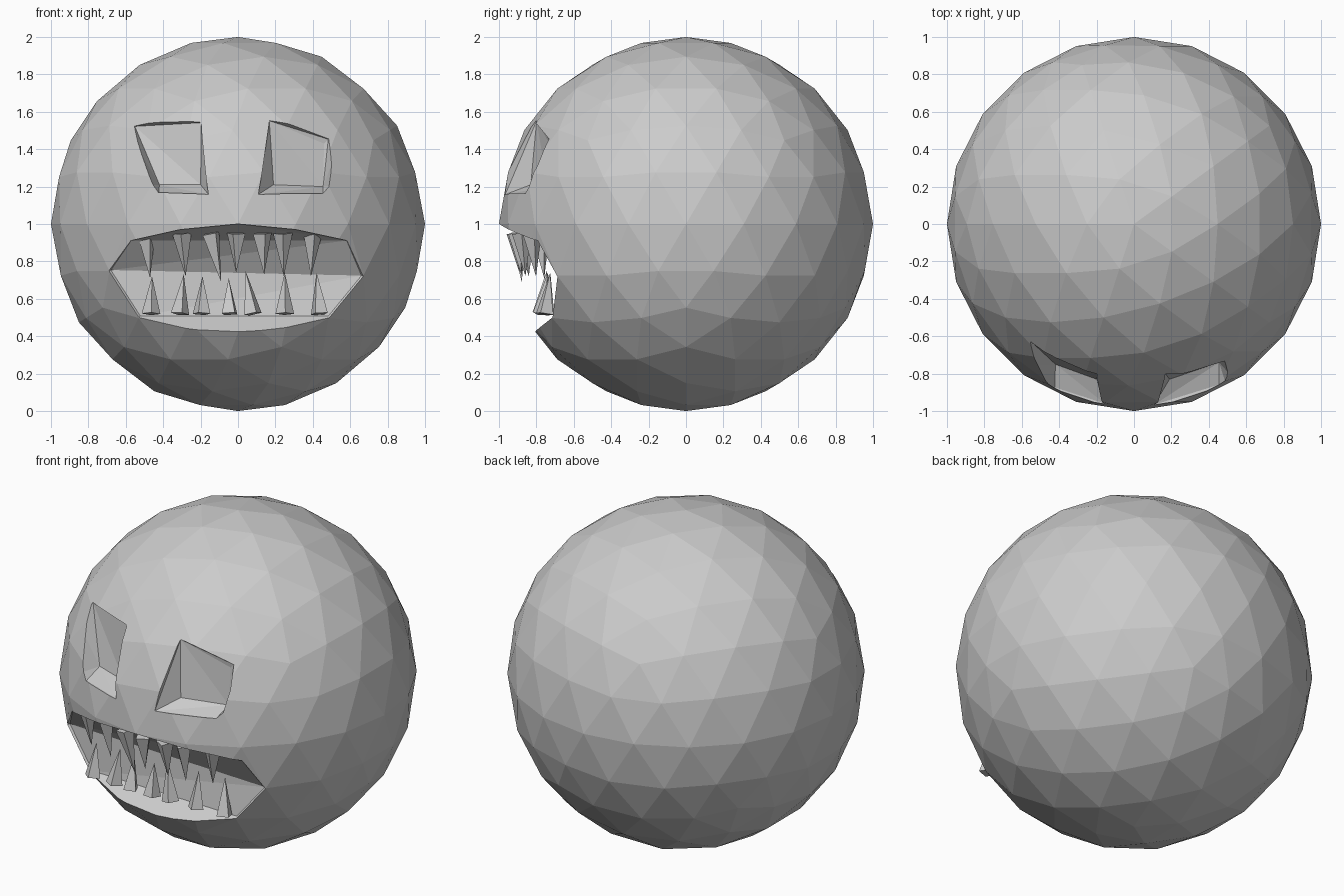
import bpy, bmesh, math
from mathutils import Vector, Matrix

if "Cube" in bpy.data.objects:
    bpy.data.objects.remove(bpy.data.objects["Cube"])

CENTRE = Vector((0, 0, 1))


def on_sphere(x, z, r=1.0):
    # point on the front of the ball, pushed out radially by r
    p = Vector((x, -math.sqrt(1 - x * x - (z - 1) ** 2), z - 1))
    return CENTRE + p * r


def add_mesh(name, bm):
    bmesh.ops.recalc_face_normals(bm, faces=bm.faces)
    me = bpy.data.meshes.new(name)
    bm.to_mesh(me)
    bm.free()
    ob = bpy.data.objects.new(name, me)
    bpy.context.collection.objects.link(ob)
    return ob


def carve(body, name, rim, floor):
    # convex cutter: rim on the ball, rim pushed outward, and inner floor
    bm = bmesh.new()
    pts = [on_sphere(x, z, r) for x, z in rim for r in (0.985, 1.2)]
    for p in pts + [Vector(f) for f in floor]:
        bm.verts.new(p)
    res = bmesh.ops.convex_hull(bm, input=bm.verts)
    loose = {g for g in res["geom_interior"] + res["geom_unused"]
             if isinstance(g, bmesh.types.BMVert)}
    bmesh.ops.delete(bm, geom=list(loose), context='VERTS')
    cutter = add_mesh(name, bm)
    mod = body.modifiers.new(name, 'BOOLEAN')
    mod.operation = 'DIFFERENCE'
    mod.solver = 'EXACT'
    mod.object = cutter
    bpy.context.view_layer.objects.active = body
    bpy.ops.object.modifier_apply(modifier=mod.name)
    bpy.data.objects.remove(cutter)


def tooth(name, base, tip, radius, turn):
    # slim four-sided spike
    base, tip = Vector(base), Vector(tip)
    axis = tip - base
    bm = bmesh.new()
    bmesh.ops.create_cone(bm, cap_ends=True, segments=4, radius1=radius,
                          radius2=0, depth=axis.length)
    rot = axis.to_track_quat('Z', 'Y').to_matrix().to_4x4()
    bm.transform(Matrix.Translation((base + tip) / 2) @ rot
                 @ Matrix.Rotation(turn, 4, 'Z'))
    return add_mesh(name, bm)


# ball body
bm = bmesh.new()
bmesh.ops.create_icosphere(bm, subdivisions=3, radius=1)
bm.transform(Matrix.Translation(CENTRE) @ Matrix.Rotation(math.pi, 4, 'Z'))
body = add_mesh("body", bm)

# wide mouth with sloping ceiling
carve(body, "mouth_cutter",
      [(-0.69, 0.75), (-0.58, 0.91), (-0.31, 0.97), (0, 1.0), (0.31, 0.97),
       (0.59, 0.91), (0.67, 0.72), (0.49, 0.5), (0.2, 0.485), (-0.22, 0.48),
       (-0.53, 0.5)],
      [(-0.54, -0.69, 0.725), (0.48, -0.69, 0.725),
       (-0.53, -0.71, 0.52), (0.48, -0.71, 0.52)])

# slanted eye sockets with upright floors
carve(body, "left_eye_cutter",
      [(-0.56, 1.53), (-0.2, 1.55), (-0.16, 1.16), (-0.43, 1.17)],
      [(-0.44, -0.74, 1.47), (-0.24, -0.81, 1.48),
       (-0.2, -0.83, 1.21), (-0.42, -0.75, 1.21)])
carve(body, "right_eye_cutter",
      [(0.17, 1.56), (0.49, 1.46), (0.46, 1.165), (0.11, 1.16)],
      [(0.23, -0.81, 1.47), (0.46, -0.73, 1.43),
       (0.455, -0.74, 1.2), (0.19, -0.83, 1.21)])

# upper teeth: base x, tip x, tip z
upper = [(-0.49, -0.47, 0.71), (-0.30, -0.28, 0.72), (-0.145, -0.09, 0.69),
         (-0.01, -0.01, 0.74), (0.13, 0.14, 0.73), (0.24, 0.245, 0.72),
         (0.40, 0.39, 0.72)]
for i, (x, tx, tz) in enumerate(upper):
    y = -0.91 + 0.55 * x * x
    tooth(f"upper_tooth_{i + 1}", (x, y, 0.95), (tx, y + 0.02, tz),
          0.052, 0.4 + 0.5 * i)

# lower teeth
lower = [(-0.465, -0.46, 0.72), (-0.31, -0.29, 0.73), (-0.195, -0.19, 0.72),
         (-0.045, -0.05, 0.71), (0.08, 0.04, 0.75), (0.25, 0.25, 0.74),
         (0.435, 0.42, 0.74)]
for i, (x, tx, tz) in enumerate(lower):
    y = -0.775 + 0.1 * x * x
    tooth(f"lower_tooth_{i + 1}", (x, y, 0.52), (tx, y + 0.03, tz),
          0.05, 0.2 + 0.6 * i)
